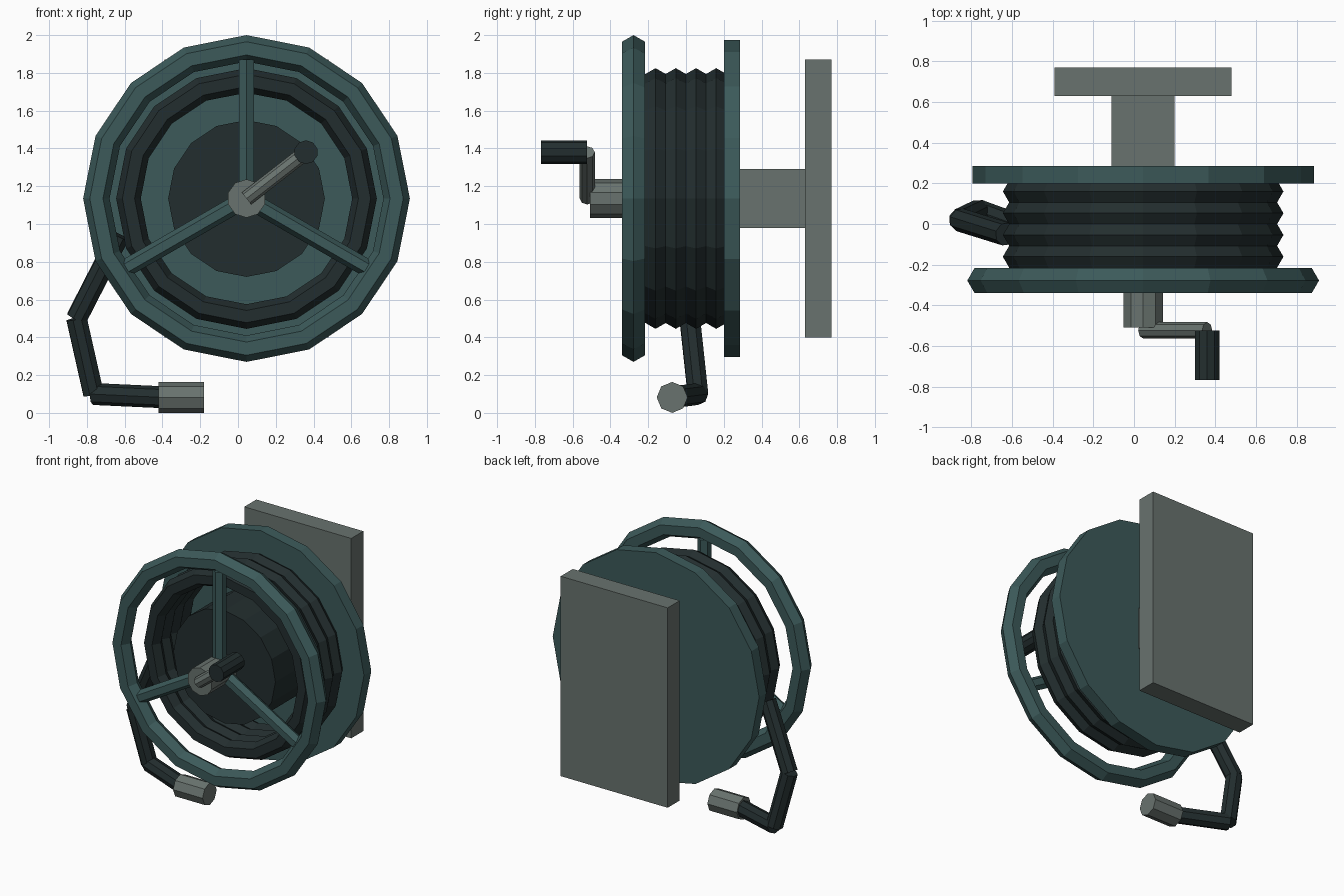
import bpy, math
from mathutils import Vector

if "Cube" in bpy.data.objects:
    bpy.data.objects.remove(bpy.data.objects["Cube"])

CX, CZ = 0.045, 1.135  # reel axis


def material(name, rgb):
    m = bpy.data.materials.new(name)
    m.diffuse_color = (*rgb, 1)
    m.use_nodes = True
    m.node_tree.nodes["Principled BSDF"].inputs["Base Color"].default_value = m.diffuse_color
    return m


TEAL = material("dark_teal", (0.045, 0.102, 0.102))
BLACK = material("hose_black", (0.0165, 0.027, 0.028))
GREY = material("metal_grey", (0.14, 0.17, 0.157))


def finish(name, mat):
    ob = bpy.context.object
    ob.name = name
    ob.data.materials.append(mat)
    return ob


def rod(name, a, b, r, mat, sides=8):
    a, b = Vector(a), Vector(b)
    d = b - a
    bpy.ops.mesh.primitive_cylinder_add(
        vertices=sides, radius=r, depth=d.length, location=(a + b) / 2,
        rotation=d.to_track_quat('Z', 'Y').to_euler())
    return finish(name, mat)


def drum(name, y0, y1, r, mat, sides=16):
    return rod(name, (CX, y0, CZ), (CX, y1, CZ), r, mat, sides)


def ring(name, y, major, minor, mat):
    bpy.ops.mesh.primitive_torus_add(
        major_segments=16, minor_segments=6, major_radius=major,
        minor_radius=minor, location=(CX, y, CZ), rotation=(math.pi / 2, 0, 0))
    return finish(name, mat)


def box(name, lo, hi, mat):
    lo, hi = Vector(lo), Vector(hi)
    bpy.ops.mesh.primitive_cube_add(size=1, location=(lo + hi) / 2)
    bpy.context.object.scale = hi - lo
    return finish(name, mat)


# wall mount
box("wall_plate", (-0.39, 0.63, 0.40), (0.48, 0.77, 1.87), GREY)
box("wall_bracket", (-0.11, 0.27, 0.98), (0.20, 0.64, 1.29), GREY)

# reel body
drum("back_disc", 0.20, 0.285, 0.84, TEAL)
drum("reel_hub", -0.222, 0.21, 0.415, BLACK)
ring("front_rim", -0.278, 0.795, 0.07, TEAL)
for i in range(3):
    a = math.radians(90 + 120 * i)
    end = (CX + 0.735 * math.cos(a), -0.278, CZ + 0.735 * math.sin(a))
    rod(f"rim_spoke_{i + 1}", (CX, -0.278, CZ), end, 0.047, TEAL, 6)

# wound hose
for i in range(4):
    ring(f"hose_coil_{i + 1}", -0.161 + 0.107 * i, 0.625, 0.065, BLACK)

# axle and crank
drum("axle", -0.508, -0.21, 0.102, GREY, 10)
rod("crank_arm", (CX, -0.523, CZ), (0.36, -0.523, 1.38), 0.04, GREY, 8)
rod("crank_handle", (0.36, -0.768, 1.38), (0.36, -0.525, 1.38), 0.063, BLACK, 10)

# loose hose end and nozzle
path = [(-0.63, -0.05, 0.94), (-0.855, 0.02, 0.50),
        (-0.765, 0.063, 0.10), (-0.40, -0.07, 0.083)]
for i in range(3):
    rod(f"hose_tail_{i + 1}", path[i], path[i + 1], 0.058, BLACK)
rod("nozzle", (-0.42, -0.073, 0.082), (-0.18, -0.073, 0.082), 0.082, GREY)
